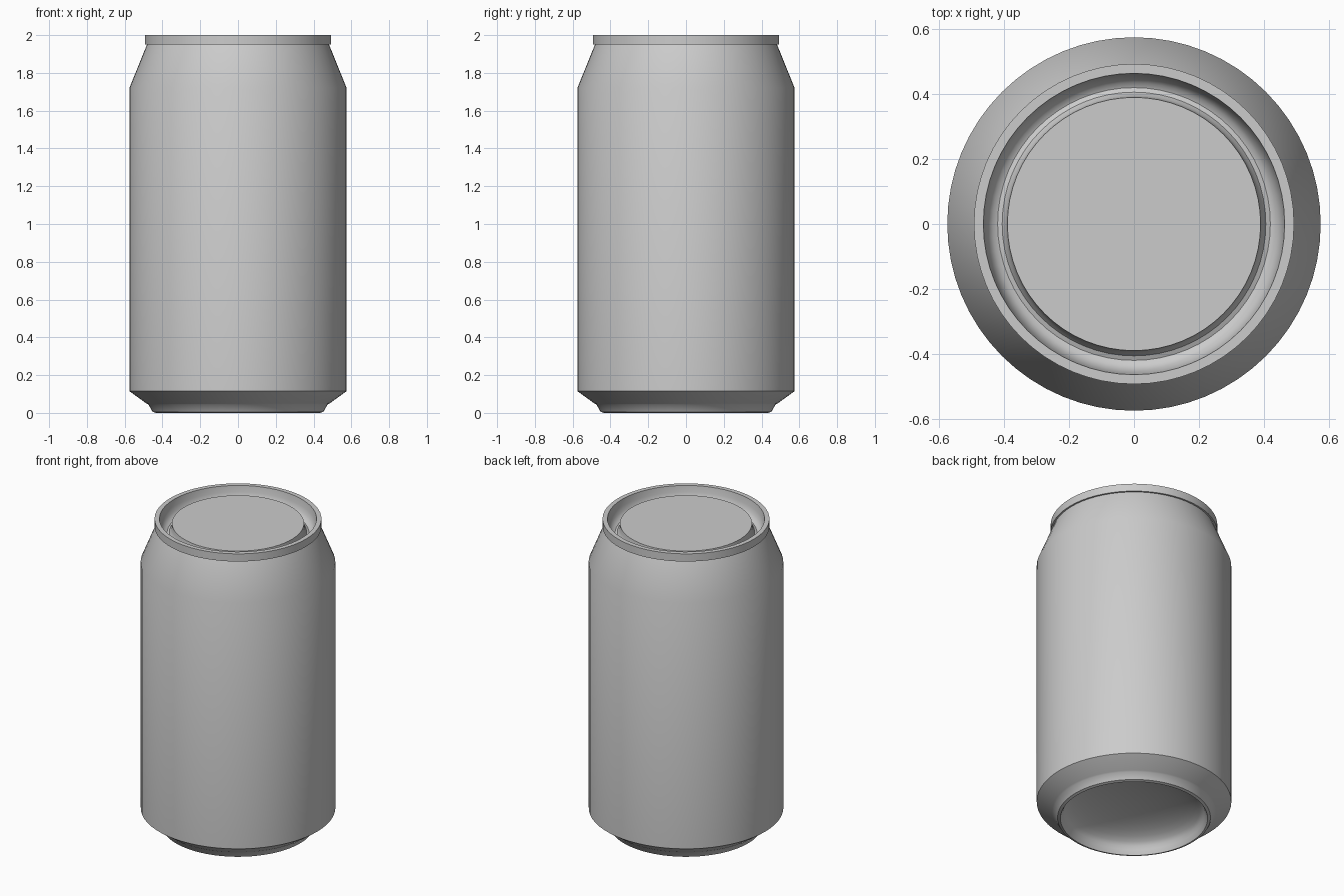
import bpy, bmesh, math
from mathutils import Vector

if "Cube" in bpy.data.objects:
    bpy.data.objects.remove(bpy.data.objects["Cube"], do_unlink=True)

SEGMENTS = 64

metal = bpy.data.materials.new("plain grey metal")
metal.use_nodes = True
GREY = (0.6, 0.6, 0.6, 1.0)
metal.diffuse_color = GREY
metal.node_tree.nodes["Principled BSDF"].inputs["Base Color"].default_value = GREY


def lathe(name, profile, angle=35):
    """Spin a (radius, height) profile, listed so its left side is outside, around z."""
    bm = bmesh.new()
    verts = [bm.verts.new((r, 0, z)) for r, z in profile]
    edges = [bm.edges.new(pair) for pair in zip(verts, verts[1:])]
    bmesh.ops.spin(bm, geom=verts + edges, cent=(0, 0, 0), axis=(0, 0, 1),
                   angle=math.tau, steps=SEGMENTS, use_duplicate=False)
    bmesh.ops.remove_doubles(bm, verts=bm.verts, dist=1e-4)
    bmesh.ops.dissolve_degenerate(bm, edges=bm.edges, dist=1e-5)
    # Make every face wind the way the profile direction implies
    bm.normal_update()
    (r0, z0), (r1, z1) = profile[0], profile[1]
    outward = Vector((z1 - z0, 0, r0 - r1))
    bm.verts.ensure_lookup_table()
    sample = min(bm.faces, key=lambda f: (f.calc_center_median()
                 - Vector(((r0 + r1) / 2, 0, (z0 + z1) / 2))).length)
    if sample.normal.dot(outward) < 0:
        bmesh.ops.reverse_faces(bm, faces=bm.faces)
    mesh = bpy.data.meshes.new(name)
    bm.to_mesh(mesh)
    bm.free()
    mesh.materials.append(metal)
    obj = bpy.data.objects.new(name, mesh)
    bpy.context.collection.objects.link(obj)
    bpy.ops.object.select_all(action='DESELECT')
    obj.select_set(True)
    bpy.context.view_layer.objects.active = obj
    bpy.ops.object.shade_smooth_by_angle(angle=math.radians(angle))
    return obj


# Domed underside, hollowed upward from the foot ring
DOME_R, DOME_H = 0.42, 0.12
dome = [(DOME_R * math.sin(a), 0.03 + DOME_H * math.cos(a))
        for a in (math.radians(i * 10) for i in range(10))]
lathe("bottom_dome", dome + [(0.435, 0.0)])

# Foot ring, lower chamfer, straight wall and tapered shoulder
lathe("can_body", [(0.435, 0.0), (0.452, 0.006), (0.475, 0.045),
                   (0.485, 0.05), (0.575, 0.115), (0.575, 1.72), (0.482, 1.95)])

# Lid: rolled rim, rounded groove and raised centre panel
lathe("lid", [(0.482, 1.95), (0.493, 1.95), (0.493, 2.0), (0.464, 2.0),
              (0.459, 1.96), (0.45, 1.93), (0.435, 1.91), (0.42, 1.904),
              (0.406, 1.91), (0.397, 1.925), (0.392, 1.945), (0.39, 1.97),
              (0.0, 1.97)])
